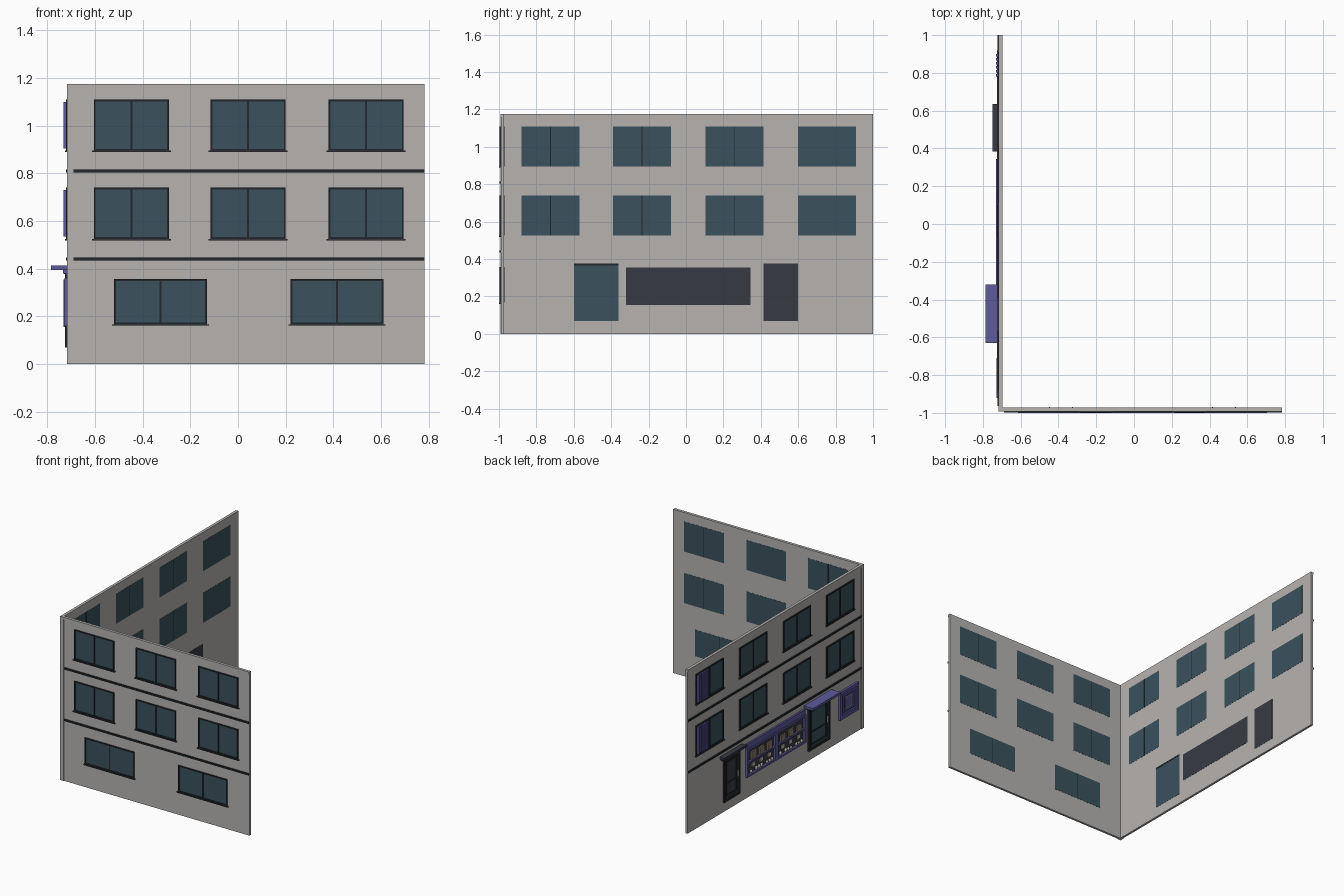
import bpy, bmesh, math, random
from mathutils import Matrix

random.seed(4)
if "Cube" in bpy.data.objects:
    bpy.data.objects.remove(bpy.data.objects["Cube"], do_unlink=True)


def material(name, r, g, b):
    m = bpy.data.materials.new(name)
    m.use_nodes = True
    m.diffuse_color = (r, g, b, 1)
    m.node_tree.nodes["Principled BSDF"].inputs["Base Color"].default_value = (r, g, b, 1)
    return m


plaster = material("plaster", .47, .45, .435)
glass = material("glass", .043, .085, .11)
black = material("black_frame", .016, .019, .024)
slate = material("slate", .037, .042, .053)
purple = material("purple", .11, .105, .33)
cream = material("cream", .6, .56, .48)
tan = material("tan", .25, .2, .15)

# Outer faces of the two walls; depth is measured outward from them
FRONT_Y, SIDE_X = -.988, -.713
THICK = .016


def finish(name, bm, mat):
    mesh = bpy.data.meshes.new(name)
    bmesh.ops.recalc_face_normals(bm, faces=bm.faces)
    bm.to_mesh(mesh)
    bm.free()
    mesh.materials.append(mat)
    ob = bpy.data.objects.new(name, mesh)
    bpy.context.collection.objects.link(ob)
    return ob


def place(wall, u, z, d):
    return (u, FRONT_Y - d, z) if wall == "front" else (SIDE_X - d, u, z)


def boxes(name, mat, wall, items):
    """Each item is u0, u1, z0, z1, depth0, depth1 on the given wall."""
    bm = bmesh.new()
    for u0, u1, z0, z1, d0, d1 in items:
        a, b = place(wall, u0, z0, d0), place(wall, u1, z1, d1)
        mid = [(p + q) / 2 for p, q in zip(a, b)]
        size = [abs(p - q) for p, q in zip(a, b)]
        bmesh.ops.create_cube(bm, size=1, matrix=Matrix.Translation(mid) @ Matrix.Diagonal((*size, 1)))
    return finish(name, bm, mat)


def frame(u0, u1, z0, z1, w, d0, d1):
    return [(u0, u0 + w, z0, z1, d0, d1), (u1 - w, u1, z0, z1, d0, d1),
            (u0 + w, u1 - w, z0, z0 + w, d0, d1), (u0 + w, u1 - w, z1 - w, z1, d0, d1)]


def window(name, wall, u0, u1, z0, z1, inner_bar=True):
    mid, w = (u0 + u1) / 2, .008
    boxes(name + "_glass", glass, wall, [(u0, u1, z0, z1, -THICK - .001, .002)])
    bars = frame(u0, u1, z0, z1, w, 0, .008)
    bars.append((mid - w / 2, mid + w / 2, z0 + w, z1 - w, 0, .007))
    if inner_bar:
        bars.append((mid - .002, mid + .002, z0, z1, -THICK - .002, -THICK))
    boxes(name + "_frame", black, wall, bars)
    boxes(name + "_sill", slate, wall, [(u0 - .008, u1 + .008, z0 - .006, z0, 0, .012)])


# Walls, with a raised corner strip and coping
SPANS = {"front": (-.713, .783), "side": (-.988, 1)}
for wall, (a, b) in SPANS.items():
    boxes(wall + "_wall", plaster, wall, [(a, b, 0, 1.175, -THICK, 0)])
    start = a - .004
    boxes(wall + "_edge_trim", plaster, wall,
          [(start, b, 1.159, 1.175, -.001, .004), (start, a + .024, 0, 1.159, -.001, .004)])
    boxes(wall + "_bands", black, wall,
          [(a + .024, b, z - .006, z + .006, 0, .009) for z in (.44, .81)])

# Upper floor windows
for floor, z in (("middle", .525), ("top", .895)):
    for i, u in enumerate((-.605, -.115, .38)):
        window(f"front_{floor}_window_{i}", "front", u, u + .315, z, z + .215, i != 1)
    for i, u in enumerate((-.88, -.39, .105, .6)):
        window(f"side_{floor}_window_{i}", "side", u, u + .31, z, z + .215, i < 3)
    # Pleated curtain over one half of the last window
    pleats = [(.782 + k * .021, .794 + k * .021, z + .01, z + .205, .003, .018) for k in range(6)]
    boxes(floor + "_curtain", purple, "side", pleats + [(.78, .903, z + .01, z + .205, .002, .009)])

# Ground floor windows
for i, u in enumerate((-.52, .22)):
    window(f"front_ground_window_{i}", "front", u, u + .39, .167, .357)

# Shop front: dark back, purple surround, posts and shelves
S0, S1 = -.32, .345
MID = (S0 + S1) / 2
boxes("shop_back", slate, "side", [(S0, S1, .155, .355, -THICK - .001, .002)])
shop = frame(S0, S1, .155, .355, .014, 0, .018)
shop += [(MID - .015, MID + .015, .165, .345, 0, .018),
         (S0 + .01, S1 - .01, .25, .262, 0, .016),
         (S0, S1, .355, .392, 0, .012)]
boxes("shop_surround", purple, "side", shop)

# Goods on the shelves
bm = bmesh.new()
crates, cards = [], []
for a in (S0 + .03, MID + .03):
    for k in range(9):
        u = a + .012 + k * .03
        s = random.uniform(.011, .016)
        if k % 4 != 3:
            bmesh.ops.create_icosphere(bm, subdivisions=2, radius=1, matrix=Matrix.Translation(
                place("side", u, .169 + s, .01)) @ Matrix.Diagonal((.007, s, s, 1)))
    for k in range(3):
        u = a + .01 + k * .09
        crates.append((u, u + .055, .262, .262 + random.uniform(.035, .06), .002, .012))
        cards.append((u + .01, u + .045, .205, .23, .002, .008))
loaves = finish("loaves", bm, cream)
for p in loaves.data.polygons:
    p.use_smooth = True
boxes("shelf_crates", tan, "side", crates)
boxes("price_cards", cream, "side", cards)


# Doors with posts, panels and handles
def door(name, u0, u1, leaf):
    mid = (u0 + u1) / 2
    boxes(name + "_leaf", leaf, "side", [(u0, u1, .07, .375, -THICK - .001, .002)])
    bars = frame(u0, u1, .07, .375, .016, 0, .012)
    bars += frame(u0 + .03, u1 - .03, .1, .35, .012, 0, .006)
    bars.append((u0 + .03, u1 - .03, .19, .2, 0, .006))
    boxes(name + "_frame", black, "side", bars)
    boxes(name + "_handle", cream, "side", [(u0 + .02, u0 + .026, .2, .24, .002, .014)])


door("shop_door", -.6, -.36, glass)
boxes("shop_door_inner_head", black, "side", [(-.6, -.36, .365, .375, -THICK - .002, -THICK)])
boxes("shop_door_canopy", purple, "side",
      [(-.63, -.32, .395, .413, 0, .072), (-.61, -.34, .38, .395, 0, .02)])
door("house_door", .415, .6, slate)
boxes("house_door_canopy", slate, "side",
      [(.385, .635, .395, .411, 0, .036), (.4, .62, .378, .395, 0, .016)])

# Notice case beside the shop door
N = (-.92, -.71, .16, .36)
boxes("notice_board", purple, "side",
      [(*N, 0, .006)] + frame(*N, .022, .006, .015) + frame(-.875, -.755, .2, .32, .008, .006, .012))
boxes("notice_lines", cream, "side", frame(-.855, -.775, .22, .3, .003, .006, .009))
